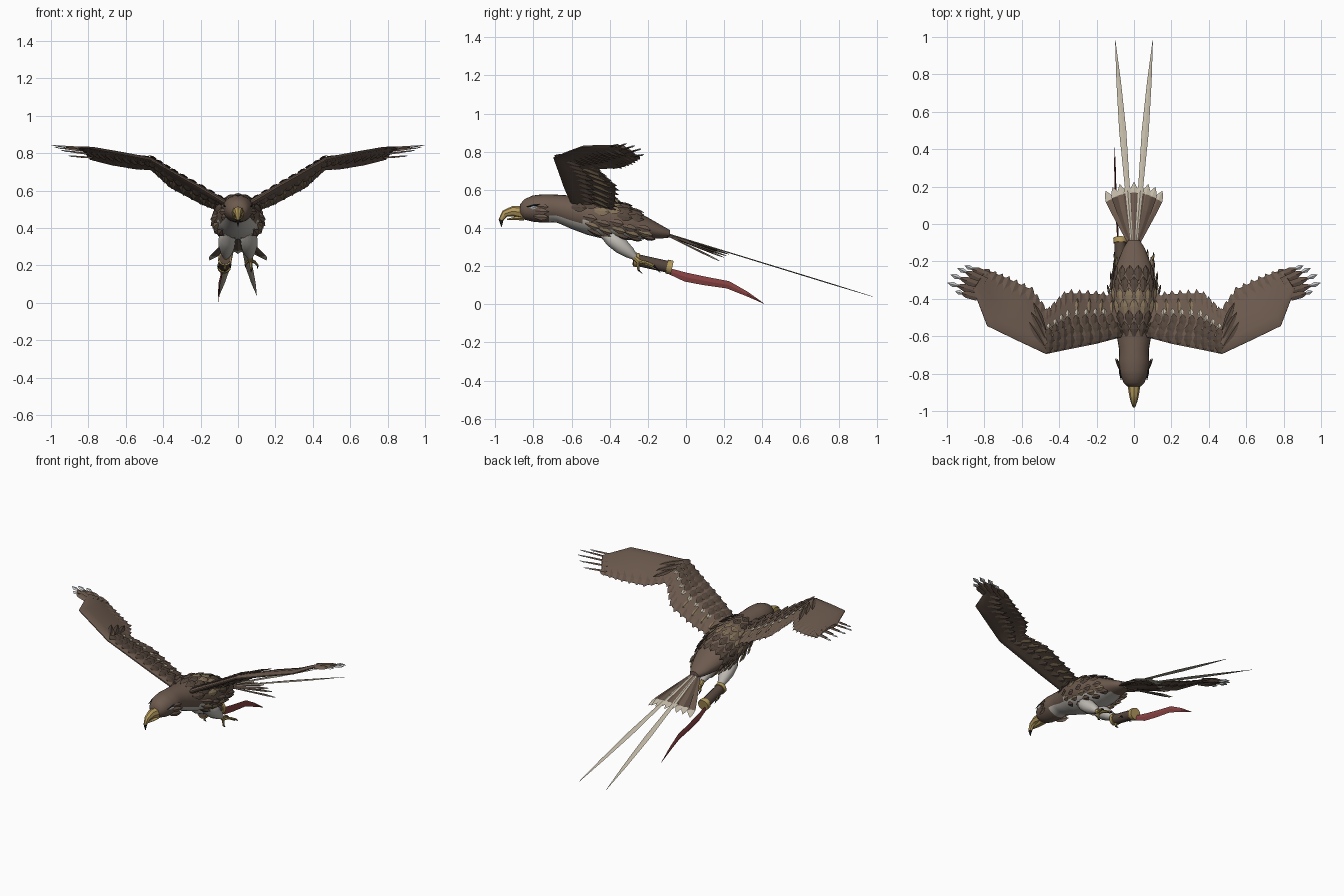
import bpy, bmesh, math
from mathutils import Vector as V

if "Cube" in bpy.data.objects:
    bpy.data.objects.remove(bpy.data.objects["Cube"])

COLOURS = {
    "brown": (.150, .102, .076), "dark brown": (.090, .062, .046), "tan": (.24, .175, .105),
    "cream": (.53, .48, .38), "belly white": (.52, .49, .45), "gold": (.45, .32, .11),
    "black": (.015, .014, .014), "red": (.25, .055, .055), "tip grey": (.62, .64, .66)}
NAMES = list(COLOURS)
BROWN, DARK, TAN, CREAM, WHITE, GOLD, BLACK, RED, GREY = range(9)
MATS = []
for n, c in COLOURS.items():
    m = bpy.data.materials.new(n)
    m.diffuse_color = (*c, 1)
    m.use_nodes = True
    m.node_tree.nodes["Principled BSDF"].inputs["Base Color"].default_value = m.diffuse_color
    MATS.append(m)


def finish(bm, name, mirror=False, smooth=None):
    bmesh.ops.recalc_face_normals(bm, faces=bm.faces)
    me = bpy.data.meshes.new(name)
    bm.to_mesh(me)
    bm.free()
    for m in MATS:
        me.materials.append(m)
    ob = bpy.data.objects.new(name, me)
    bpy.context.collection.objects.link(ob)
    if mirror:
        mod = ob.modifiers.new("mirror", 'MIRROR')
        mod.use_mirror_merge = False
    if smooth:
        bpy.ops.object.select_all(action='DESELECT')
        ob.select_set(True)
        bpy.context.view_layer.objects.active = ob
        bpy.ops.object.shade_smooth_by_angle(angle=math.radians(smooth))
    return ob


def skin(bm, rings, mats):
    """Join rings of points into a closed skin; mats gives one colour per band."""
    rv = [[bm.verts.new(p) for p in r] for r in rings]
    n = len(rv[0])
    for i in range(len(rv) - 1):
        for j in range(n):
            k = (j + 1) % n
            f = bm.faces.new((rv[i][j], rv[i][k], rv[i + 1][k], rv[i + 1][j]))
            f.material_index = mats[min(i, len(mats) - 1)]
    bm.faces.new(rv[0]).material_index = mats[0]
    bm.faces.new(rv[-1]).material_index = mats[-1]


def loft(bm, stations, mats, normal=(0, 0, 1), n=4):
    """Loft elliptical rings along a path of (point, half width, half thickness)."""
    pts = [V(s[0]) for s in stations]
    side = (pts[-1] - pts[0]).cross(V(normal)).normalized()
    rings = []
    for i, (_, w, t) in enumerate(stations):
        tan = (pts[min(i + 1, len(pts) - 1)] - pts[max(i - 1, 0)]).normalized()
        up = side.cross(tan).normalized()
        rings.append([pts[i] + side * w * math.cos(a) + up * t * math.sin(a)
                      for a in (2 * math.pi * j / n for j in range(n))])
    skin(bm, rings, mats)


def scale(bm, a, b, normal, w, mats, t=.006):
    """Pointed diamond feather from a to b."""
    a, b = V(a), V(b)
    loft(bm, [(a, w * .3, t * .4), (a.lerp(b, .5), w, t), (a.lerp(b, .75), w * .75, t * .8),
              (b, .001, .001)], mats, normal)


# body: stations of y, top z, bottom z, half width
BODY = [(-.87, .525, .465, .035), (-.85, .55, .445, .055), (-.80, .572, .432, .075),
        (-.74, .577, .428, .082), (-.68, .575, .43, .078), (-.6, .57, .395, .092),
        (-.52, .568, .365, .115), (-.44, .56, .345, .125), (-.36, .535, .338, .122),
        (-.28, .5, .338, .11), (-.2, .455, .342, .085), (-.13, .415, .345, .058),
        (-.085, .39, .35, .03)]


def body(y, a, off=0):
    for p, q in zip(BODY, BODY[1:]):
        if y <= q[0]:
            break
    f = (y - p[0]) / (q[0] - p[0])
    t, b, w = (p[i] + (q[i] - p[i]) * f for i in (1, 2, 3))
    return V(((w + off) * math.cos(a), y, (t + b) / 2 + ((t - b) / 2 + off) * math.sin(a)))


bm = bmesh.new()
ys = [(-.87 + .785 * i / 36) for i in range(37)]
skin(bm, [[body(y, 2 * math.pi * j / 24) for j in range(24)] for y in ys], [BROWN])
for f in bm.faces:
    c = f.calc_center_median()
    if -.71 < c.y < -.17 and c.z < .47 - (c.y + .7) * .23:
        f.material_index = WHITE
finish(bm, "body", smooth=50)

# beak
bm = bmesh.new()
loft(bm, [((0, -.85, .48), .036, .034), ((0, -.91, .488), .027, .027), ((0, -.95, .475), .018, .02),
          ((0, -.97, .443), .010, .013), ((0, -.968, .405), .001, .001)],
     [GOLD, GOLD, GOLD, BLACK], n=8)
loft(bm, [((0, -.85, .452), .026, .014), ((0, -.90, .45), .02, .01), ((0, -.938, .445), .004, .004)],
     [GOLD], n=6)
finish(bm, "beak", smooth=40)

# eyes with dark brow, and cheek tufts
bm = bmesh.new()
scale(bm, (.0715, -.822, .505), (.078, -.782, .508), (1, 0, 0), .009, [GREY], .004)
scale(bm, (.069, -.835, .512), (.078, -.765, .525), (1, 0, 0), .007, [BLACK], .005)
finish(bm, "eyes", True)
bm = bmesh.new()
for z in (.46, .49, .515):
    scale(bm, (.066, -.80, z), (.1 - abs(z - .49) * .3, -.72, z - .005), (1, 0, 0), .018, [BROWN])
finish(bm, "cheek_tufts", True)

# back feathers and flank feathers
bm = bmesh.new()
for r in range(6):
    y = -.60 + r * .06
    for k in range(-3, 4):
        a = math.radians(90 + 24 * (k + (.5 if r % 2 else 0)))
        nrm = V((math.cos(a), 0, math.sin(a)))
        scale(bm, body(y, a, .002), body(y + .08, a, .016), nrm, .024, [TAN if r in (2, 3) else DARK], .007)
finish(bm, "back_feathers")
bm = bmesh.new()
for r in range(5):
    for k in range(3):
        a = math.radians(-5 - 20 * k - 8 * (r % 2))
        y = -.54 + r * .07 + k * .012
        nrm = V((math.cos(a), 0, math.sin(a)))
        scale(bm, body(y, a, .002), body(y + .075, a, .026), nrm, .02, [TAN if k == 1 else BROWN], .007)
finish(bm, "flank_feathers", True)

# wing: leading and trailing edge points from shoulder to hand
LEAD = [(.05, -.60, .525), (.2, -.64, .615), (.35, -.67, .70), (.47, -.695, .768),
        (.63, -.62, .80), (.785, -.545, .828), (.86, -.35, .83)]
TRAIL = [(.05, -.40, .47), (.19, -.375, .525), (.36, -.37, .615), (.465, -.47, .71),
         (.55, -.35, .715), (.68, -.29, .737), (.79, -.245, .765)]


def wing(u, v):
    i = min(int(u), 5)
    f = u - i
    p = V(LEAD[i]).lerp(V(LEAD[i + 1]), f).lerp(V(TRAIL[i]).lerp(V(TRAIL[i + 1]), f), v)
    return p + V((0, 0, .05 * v * (1 - v)))


def wing_normal(u, v):
    du = wing(min(u + .1, 6), v) - wing(max(u - .1, 0), v)
    return du.cross(wing(u, v + .05) - wing(u, v - .05)).normalized()


THICK = [(0, .004), (.06, .014), (.2, .017), (.5, .009), (.8, .005), (1, .002)]
bm = bmesh.new()
rings = []
for s in range(13):
    u = s / 2
    k = 1 - .08 * u
    rings.append([wing(u, v) + wing_normal(u, v) * t * k for v, t in THICK] +
                 [wing(u, v) - wing_normal(u, v) * t * k for v, t in reversed(THICK)])
skin(bm, rings, [BROWN])
finish(bm, "wing", True, 35)


def wing_row(bm, u0, u1, count, v0, v1, w, mat, lift, side=1):
    for i in range(count):
        u = u0 + (u1 - u0) * i / (count - 1)
        n = wing_normal(u, v0) * side
        scale(bm, wing(u, v0) + n * lift, wing(u, v1) + n * (lift + .004), n, w, [mat])


# wing covert rows on top, under rows and ragged trailing edge
bm = bmesh.new()
wing_row(bm, .35, 2.95, 9, .02, .28, .026, DARK, .017)
wing_row(bm, .45, 2.9, 9, .18, .44, .026, DARK, .016)
wing_row(bm, .55, 2.95, 9, .34, .60, .024, DARK, .012)
wing_row(bm, .8, 2.95, 8, .56, .70, .015, CREAM, .012)
wing_row(bm, .5, 1.7, 4, .62, .9, .013, TAN, .009)
finish(bm, "wing_coverts", True)
bm = bmesh.new()
wing_row(bm, .3, 2.9, 10, .30, .62, .024, BROWN, .010, -1)
wing_row(bm, .3, 2.6, 8, .5, .96, .018, TAN, .004, -1)
wing_row(bm, 3.1, 5.6, 9, .30, .7, .022, BROWN, .008, -1)
finish(bm, "under_wing_feathers", True)
bm = bmesh.new()
wing_row(bm, .3, 2.9, 11, .70, 1.07, .024, BROWN, 0)
wing_row(bm, 3.05, 5.9, 10, .72, 1.05, .026, BROWN, 0)
for i in range(3):  # long folded feathers at the wrist
    scale(bm, wing(3.05, .15 + .2 * i) + V((0, 0, .015)), wing(3.75, .45 + .2 * i) + V((0, 0, .014)),
          wing_normal(3.3, .5), .018, [DARK])
finish(bm, "trailing_feathers", True)

# finger feathers with pale tips
bm = bmesh.new()
TIPS = [(.955, -.36, .838), (.997, -.315, .843), (.982, -.27, .832), (.945, -.235, .815), (.905, -.222, .785)]
for i, tip in enumerate(TIPS):
    a, b = wing(5.75, .05 + .2 * i), V(tip)
    loft(bm, [(a, .02, .004), (a.lerp(b, .5), .02, .005), (a.lerp(b, .7), .007, .004),
              (a.lerp(b, .84), .014, .005), (b, .001, .001)],
         [BROWN, BROWN, GREY], (-.2, -.3, 1))
finish(bm, "finger_feathers", True)

# tail fan
bm = bmesh.new()
for i in range(-4, 5):
    a = V((.006 * i, -.10, .37 - .002 * abs(i)))
    b = V((.038 * i, .225 - .003 * i * i, .262 - .0022 * i * i + .004 * (i % 2)))
    loft(bm, [(a, .010, .004), (a.lerp(b, .55), .021, .005), (a.lerp(b, .82), .024, .005),
              (a.lerp(b, .9), .018, .004), (b, .001, .001)],
         [DARK if i % 2 else BROWN, DARK if i % 2 else BROWN, CREAM])
finish(bm, "tail_fan")

# tail streamers
bm = bmesh.new()
a, b = V((.012, -.09, .368)), V((.1, .98, .04))
loft(bm, [(a, .006, .003), (a.lerp(b, .25), .013, .003), (a.lerp(b, .55), .019, .003),
          (a.lerp(b, .8), .012, .003), (b, .001, .001)], [CREAM])
finish(bm, "tail_streamer", True)

# thighs
bm = bmesh.new()
loft(bm, [((.055, -.44, .375), .02, .02), ((.057, -.39, .345), .046, .042), ((.06, -.34, .305), .045, .042),
          ((.062, -.295, .27), .032, .03), ((.063, -.265, .245), .016, .015)], [WHITE], n=12)
finish(bm, "thigh", True, 50)

# feet with toes and claws
bm = bmesh.new()
loft(bm, [((.063, -.29, .262), .014, .014), ((.067, -.245, .222), .015, .015)], [GOLD], n=8)
for x, y, z in ((.04, -.17, .205), (.072, -.155, .185), (.105, -.17, .2), (.07, -.25, .18)):
    a, b = V((.067, -.255, .228)), V((x, y, z))
    loft(bm, [(a, .009, .009), (a.lerp(b, .6) + V((0, 0, .006)), .008, .008),
              (b, .006, .006), (b + V((0, .02, -.018)), .001, .001)], [GOLD, GOLD, BLACK], (0, .3, 1), 6)
finish(bm, "foot", True, 40)

# message tube on one leg, with end rings
A, B = V((-.07, -.275, .236)), V((-.074, -.075, .192))
bm = bmesh.new()
loft(bm, [(A, .031, .031), (B, .031, .031)], [DARK], n=12)
finish(bm, "leg_tube", smooth=40)
bm = bmesh.new()
for t0, t1 in ((.02, .13), (.87, 1.01)):
    loft(bm, [(A.lerp(B, t0), .037, .037), (A.lerp(B, t1), .037, .037)], [GOLD], n=12)
finish(bm, "tube_rings", smooth=40)

# red ribbon trailing from the tube
bm = bmesh.new()
loft(bm, [((-.085, -.10, .178), .014, .004), ((-.09, .0, .142), .024, .005), ((-.095, .1, .122), .023, .005),
          ((-.10, .22, .102), .02, .005), ((-.102, .32, .054), .012, .004), ((-.104, .41, .003), .001, .001)],
     [RED], (1, 0, 0))
finish(bm, "ribbon")
